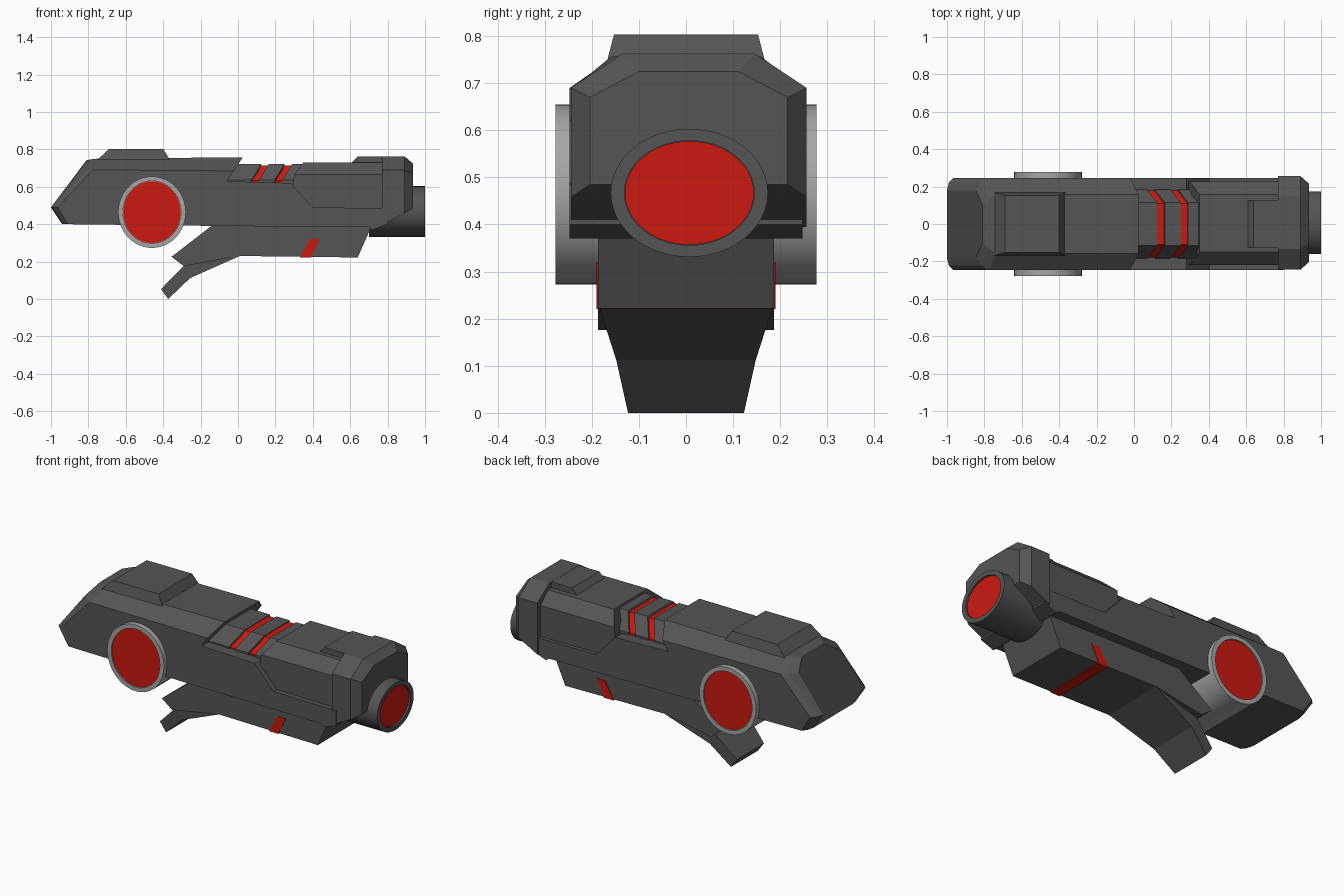
import bpy, bmesh
from math import sin, cos, tau

if "Cube" in bpy.data.objects:
    bpy.data.objects.remove(bpy.data.objects["Cube"])


def material(name, rgb):
    m = bpy.data.materials.new(name)
    m.diffuse_color = (*rgb, 1)
    m.use_nodes = True
    m.node_tree.nodes["Principled BSDF"].inputs["Base Color"].default_value = m.diffuse_color
    return m


DARK = material("dark_grey", (0.09, 0.09, 0.09))
LIGHT = material("light_grey", (0.38, 0.38, 0.38))
RED = material("red", (0.6, 0.01, 0.005))


def loft(name, rings, mat=DARK, smooth=False, y=0):
    """Skin matching rings of points and cap both ends."""
    bm = bmesh.new()
    vs = [[bm.verts.new(p) for p in r] for r in rings]
    n = len(vs[0])
    for a, b in zip(vs, vs[1:]):
        for i in range(n):
            j = (i + 1) % n
            bm.faces.new((a[i], a[j], b[j], b[i]))
    bm.faces.new(vs[0])
    bm.faces.new(vs[-1])
    bmesh.ops.recalc_face_normals(bm, faces=bm.faces)
    me = bpy.data.meshes.new(name)
    bm.to_mesh(me)
    bm.free()
    me.materials.append(mat)
    ob = bpy.data.objects.new(name, me)
    bpy.context.collection.objects.link(ob)
    ob.location.y = y
    if smooth:
        bpy.ops.object.select_all(action='DESELECT')
        bpy.context.view_layer.objects.active = ob
        ob.select_set(True)
        bpy.ops.object.shade_smooth_by_angle(angle=0.6)
    return ob


def mirrored(half):
    return half + [(x, -y, z) for x, y, z in reversed(half)]


def section(xs, yz):
    """Symmetric cross-section whose points may sit at different x."""
    return mirrored([(x, y, z) for x, (y, z) in zip(xs, yz)])


def prism(name, profile, hw, mat=DARK):
    """Side profile (x, z) extruded to both sides."""
    return loft(name, [[(x, s * hw, z) for x, z in profile] for s in (-1, 1)], mat)


def ellipse(axis, at, ra, rz, c, cz, n=48):
    pts = [(c + ra * cos(tau * i / n), cz + rz * sin(tau * i / n)) for i in range(n)]
    return [(at, a, z) if axis == 'x' else (a, at, z) for a, z in pts]


# Rear shell with sloped, rounded nose and diagonal front edge
loft("rear_shell", [
    mirrored([(-.94, .18, .40), (-1, .18, .49), (-.845, .18, .69), (-.81, .10, .742)]),
    mirrored([(-.93, .222, .40), (-.99, .222, .49), (-.815, .222, .69), (-.775, .13, .748)]),
    mirrored([(-.91, .247, .40), (-.965, .247, .49), (-.775, .247, .69), (-.735, .158, .752)]),
    mirrored([(-.06, .247, .39), (-.06, .247, .63), (-.022, .247, .685), (.025, .158, .757)]),
])

# Raised hump on top of the shell
loft("top_hump", [
    [(x, y, z) for x, y in ((x0, -w), (x1, -w), (x1, w), (x0, w))]
    for x0, x1, w, z in ((-.75, -.365, .168, .745), (-.69, -.40, .153, .803))])

# Lower side panels running forward from the shell
prism("side_panel", [(-.07, .39), (-.07, .63), (.28, .62), (.40, .49), (.80, .485),
                     (.80, .40), (.72, .37), (.70, .385)], .247)

# Slanted plates over the middle, with red strips showing in the gaps
SLANT = .055
for i, (x0, x1) in enumerate(((-.10, .125), (.165, .25), (.29, .42))):
    loft(f"middle_plate_{i + 1}",
         [section((x - SLANT, x - SLANT, x), ((.185, .58), (.185, .635), (.115, .722)))
          for x in (x0, x1)])
for i, x0 in enumerate((.12, .245)):
    loft(f"red_strip_{i + 1}",
         [section((x - SLANT, x - SLANT, x), ((.178, .58), (.178, .633), (.11, .714)))
          for x in (x0, x0 + .05)], RED)

# Front core, recessed above the side panels
core = ((.222, .40), (.222, .665), (.155, .73))
loft("front_core", [section((.265, .30, .35), core), section((.8, .8, .8), core)], y=.004)

# Front collar with chamfered rim, and its tongue on top
rim = ((.25, .69), (.14, .763))
loft("front_collar", [
    section((.77,) * 3, ((.25, .395),) + rim),
    section((.89,) * 3, ((.25, .458),) + rim),
    section((.935,) * 3, ((.21, .485), (.21, .67), (.105, .725))),
], y=.006)
prism("collar_tongue", [(.60, .72), (.64, .762), (.80, .762), (.80, .70)], .125)

# Barrel with recessed red lens
b = (.007, .467)
loft("barrel", [ellipse('x', x, ra, rz, *b) for x, ra, rz in
                ((.70, .167, .136), (1, .167, .136), (1, .138, .111), (.985, .138, .111))],
     smooth=True)
loft("barrel_lens", [ellipse('x', x, .137, .11, *b) for x in (.97, .99)], RED)

# Side drum running through the body, red disc at each end
d = (-.46, .464)
ends = ((.268, .155, .167), (.277, .155, .167), (.277, .181, .191))
drum = [(-y, ra, rz) for y, ra, rz in ends] + list(reversed(ends))
loft("side_drum", [ellipse('y', y, ra, rz, *d) for y, ra, rz in drum], LIGHT, True)
for side, s in (("front", -1), ("back", 1)):
    loft(f"{side}_disc", [ellipse('y', s * y, .154, .166, *d) for y in (.26, .271)], RED)

# Underside block with a red slanted band
prism("underside_block", [(-.13, .40), (-.355, .226), (-.29, .176), (.01, .23),
                          (.64, .222), (.71, .38), (.71, .40)], .187)
prism("underside_band", [(.33, .221), (.385, .32), (.437, .32), (.39, .221)], .190, RED)

# Tapered lever bending down behind the block
loft("lever", [
    [(x0, -w, z0), (x0, w, z0), (x1, w, z1), (x1, -w, z1)]
    for x0, z0, x1, z1, w in ((.01, .23, .01, .25, .186), (-.256, .112, -.29, .176, .148),
                              (-.373, 0, -.412, .053, .123))])
